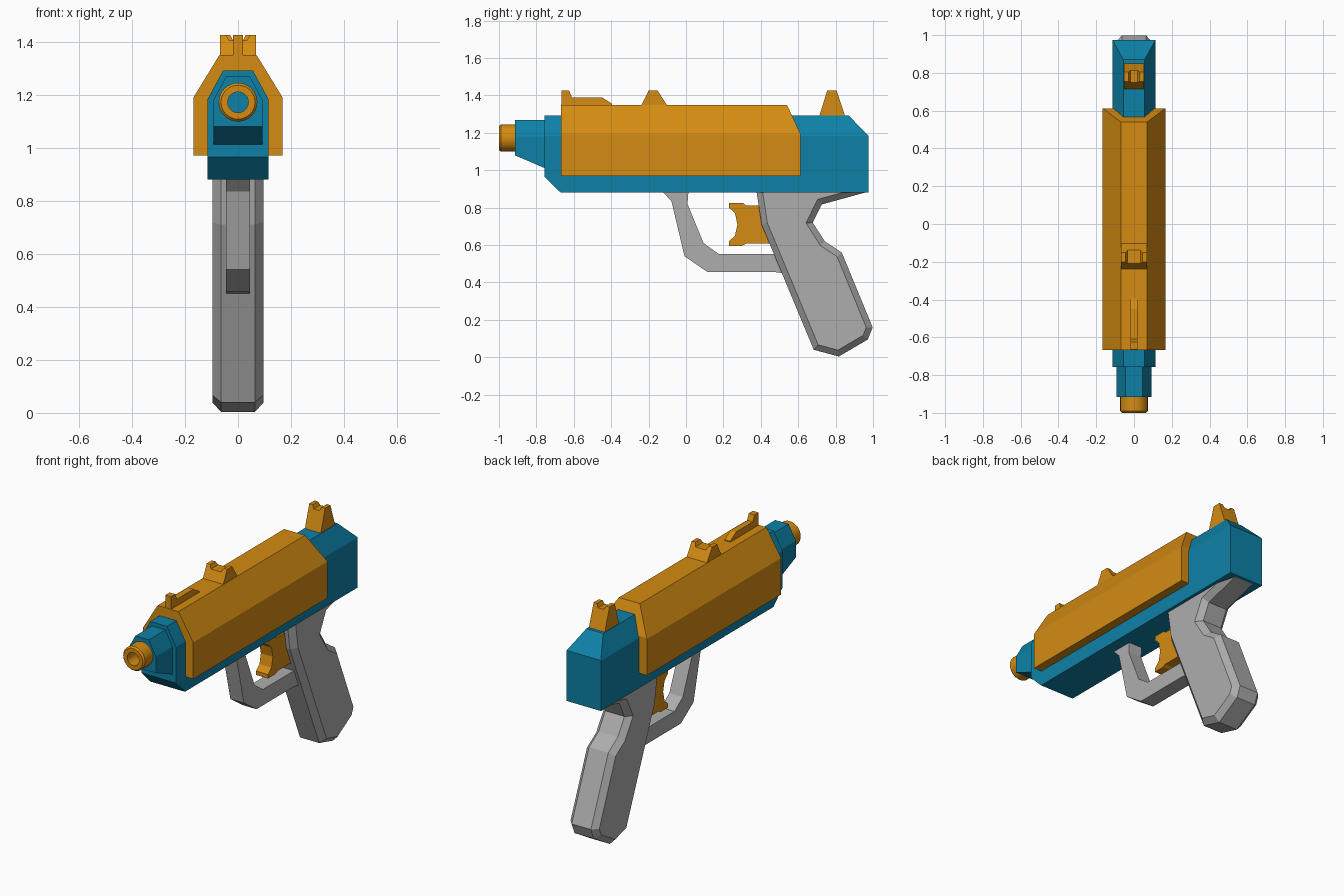
import bpy, bmesh, math
from mathutils import Vector

if "Cube" in bpy.data.objects:
    bpy.data.objects.remove(bpy.data.objects["Cube"])


def material(name, rgb):
    m = bpy.data.materials.new(name)
    m.diffuse_color = (*rgb, 1)
    m.use_nodes = True
    m.node_tree.nodes["Principled BSDF"].inputs["Base Color"].default_value = m.diffuse_color
    return m


ORANGE = material("orange plastic", (0.66, 0.26, 0.006))
BLUE = material("blue plastic", (0.004, 0.22, 0.38))
GREY = material("grey plastic", (0.42, 0.42, 0.42))


def finish(bm, name, mat):
    bmesh.ops.recalc_face_normals(bm, faces=bm.faces)
    me = bpy.data.meshes.new(name)
    bm.to_mesh(me)
    bm.free()
    me.materials.append(mat)
    ob = bpy.data.objects.new(name, me)
    bpy.context.collection.objects.link(ob)
    return ob


def extrude(points, offset):
    """Solid from a closed outline pushed along an offset vector."""
    bm = bmesh.new()
    face = bm.faces.new([bm.verts.new(p) for p in points])
    new = bmesh.ops.extrude_face_region(bm, geom=[face], use_keep_orig=True)
    moved = [g for g in new["geom"] if isinstance(g, bmesh.types.BMVert)]
    bmesh.ops.translate(bm, verts=moved, vec=offset)
    bmesh.ops.recalc_face_normals(bm, faces=bm.faces)
    return bm


def along_y(half, y0, y1, name, mat, cuts=()):
    """Mirrored x,z cross-section run along y, then sliced by planes.
    Each cut is (y,z), (y,z) on the plane and an outward (y,z) direction."""
    section = half + [(-x, z) for x, z in reversed(half)]
    bm = extrude([(x, y0, z) for x, z in section], (0, y1 - y0, 0))
    for a, b, out in cuts:
        n = Vector((0, b[1] - a[1], a[0] - b[0]))
        if n.dot(Vector((0, *out))) < 0:
            n.negate()
        res = bmesh.ops.bisect_plane(
            bm, geom=bm.verts[:] + bm.edges[:] + bm.faces[:], dist=1e-6,
            plane_co=(0, *a), plane_no=n, clear_outer=True)
        rim = [g for g in res["geom_cut"] if isinstance(g, bmesh.types.BMEdge)]
        bmesh.ops.holes_fill(bm, edges=rim, sides=0)
    return finish(bm, name, mat)


def side_profile(profile, half_width, name, mat, bevel=0):
    """y,z outline extruded across x, with optional chamfered side rims."""
    bm = extrude([(-half_width, y, z) for y, z in profile], (2 * half_width, 0, 0))
    if bevel:
        rims = [e for e in bm.edges
                if abs(e.verts[0].co.x - e.verts[1].co.x) < 1e-6]
        bmesh.ops.bevel(bm, geom=rims, offset=bevel, segments=1,
                        affect='EDGES', profile=0.5)
    return finish(bm, name, mat)


# Blue receiver and tapered nose
along_y([(0.115, 0.88), (0.115, 1.183), (0.056, 1.292)], -0.757, 0.975,
        "body", BLUE,
        [((0.87, 1.292), (0.975, 1.185), (1, 1)),
         ((-0.757, 0.966), (-0.67, 0.88), (-1, -1))])
along_y([(0.093, 0.98), (0.093, 1.18), (0.045, 1.268)], -0.915, -0.74,
        "nose", BLUE, [((-0.915, 1.08), (-0.757, 1.012), (0, -1))])

# Orange outer shroud with sloped rear
along_y([(0.168, 0.97), (0.168, 1.19), (0.07, 1.35)], -0.667, 0.612,
        "shroud", ORANGE, [((0.54, 1.35), (0.612, 1.195), (1, 1))])

# Hollow muzzle: a lathed ring around the y axis
bm = bmesh.new()
ring = [(0.039, -0.91), (0.039, -1.0), (0.064, -1.0), (0.073, -0.99), (0.073, -0.91)]
SIDES = 32
loops = []
for i in range(SIDES):
    a = 2 * math.pi * i / SIDES
    loops.append([bm.verts.new((r * math.cos(a), y, 1.172 + r * math.sin(a)))
                  for r, y in ring])
for i in range(SIDES):
    p, q = loops[i], loops[(i + 1) % SIDES]
    for k in range(len(ring)):
        j = (k + 1) % len(ring)
        bm.faces.new((p[k], p[j], q[j], q[k]))
muzzle = finish(bm, "muzzle", ORANGE)
bpy.context.view_layer.objects.active = muzzle
muzzle.select_set(True)
bpy.ops.object.shade_smooth_by_angle(angle=math.radians(30))

# Sights: front blade, then two notched blocks with sloped ends
side_profile([(-0.665, 1.34), (-0.665, 1.426), (-0.625, 1.426), (-0.61, 1.39),
              (-0.45, 1.39), (-0.395, 1.355), (-0.395, 1.34)],
             0.019, "front_sight", ORANGE)
for name, w, z0, base, top in (
        ("middle_sight", 0.068, 1.345, (-0.24, -0.1), (-0.2, -0.152)),
        ("rear_sight", 0.053, 1.287, (0.712, 0.852), (0.755, 0.805))):
    along_y([(w, z0), (w, 1.426), (w - 0.024, 1.426), (w - 0.034, 1.405)],
            base[0], base[1], name, ORANGE,
            [((base[0], z0), (top[0], 1.426), (-1, 0.5)),
             ((base[1], z0), (top[1], 1.426), (1, 0.5))])

# Grip with chamfered sides
side_profile([(0.37, 0.93), (0.378, 0.88), (0.404, 0.71), (0.683, 0.04),
              (0.817, 0.004), (0.972, 0.095), (0.998, 0.16), (0.833, 0.56),
              (0.742, 0.62), (0.678, 0.72), (0.726, 0.817), (0.955, 0.88),
              (0.955, 0.93)],
             0.096, "grip", GREY, bevel=0.032)

# Trigger guard
side_profile([(-0.126, 0.885), (-0.078, 0.835), (-0.008, 0.54), (0.113, 0.457),
              (0.463, 0.457), (0.54, 0.447), (0.54, 0.553), (0.174, 0.553),
              (0.094, 0.61), (0.008, 0.82), (0.013, 0.885)],
             0.045, "trigger_guard", GREY)

# Trigger with a concave finger face
side_profile([(0.23, 0.825), (0.305, 0.825), (0.32, 0.812), (0.42, 0.812),
              (0.5, 0.607), (0.32, 0.607), (0.3, 0.596), (0.23, 0.596),
              (0.23, 0.62), (0.262, 0.65), (0.275, 0.71), (0.262, 0.77),
              (0.23, 0.8)],
             0.04, "trigger", ORANGE)
